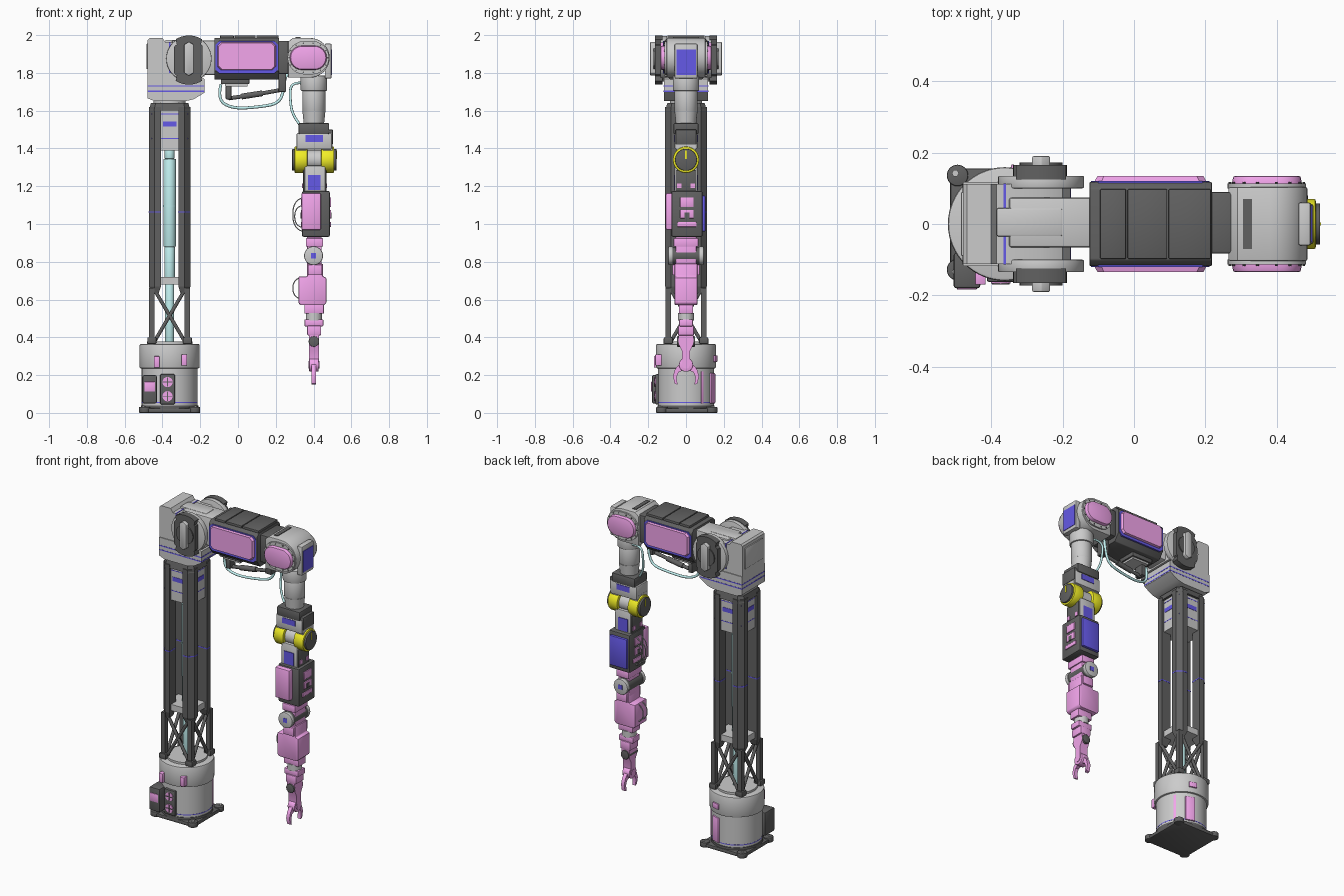
import bpy, bmesh
from math import cos, sin, pi, radians
from mathutils import Matrix, Vector

def mat(name, r, g, b):
    m = bpy.data.materials.new(name)
    m.diffuse_color = (r, g, b, 1)
    return m

PINK = mat("pink", .9, .38, .84)
BLACK = mat("black", .12, .12, .12)
CYAN = mat("cyan", .54, .88, .88)
BLUE = mat("blue", .13, .1, .8)
YEL = mat("yellow", .88, .85, .02)
CX = -.362                                   # column axis

def prism(name, pts, axis, lo, hi, m=None, bevel=0, taper=1, rot=0):
    """Extrude a 2D profile along an axis; taper scales the far end."""
    n = len(pts)
    ca, cb = sum(p[0] for p in pts) / n, sum(p[1] for p in pts) / n
    place = {'x': lambda a, b, h: (h, a, b), 'y': lambda a, b, h: (a, h, b),
             'z': lambda a, b, h: (a, b, h)}[axis]
    bm = bmesh.new()
    v0 = [bm.verts.new(place(a, b, lo)) for a, b in pts]
    v1 = [bm.verts.new(place(ca + (a - ca) * taper, cb + (b - cb) * taper, hi)) for a, b in pts]
    bm.faces.new(v0)
    bm.faces.new(v1)
    for i in range(n):
        j = (i + 1) % n
        bm.faces.new((v0[i], v0[j], v1[j], v1[i]))
    bmesh.ops.recalc_face_normals(bm, faces=bm.faces)
    if bevel:
        es = [e for e in bm.edges if e.calc_face_angle(0) > .7]
        bmesh.ops.bevel(bm, geom=es, offset=bevel, segments=2, profile=.5, affect='EDGES')
    if rot:
        bmesh.ops.rotate(bm, verts=bm.verts, cent=(CX, 0, 0), matrix=Matrix.Rotation(radians(rot), 3, 'Z'))
    me = bpy.data.meshes.new(name)
    bm.to_mesh(me)
    bm.free()
    ob = bpy.data.objects.new(name, me)
    bpy.context.collection.objects.link(ob)
    if m:
        me.materials.append(m)
    return ob

def box(name, x0, x1, y0, y1, z0, z1, m=None, bevel=0, rot=0):
    return prism(name, [(x0, y0), (x1, y0), (x1, y1), (x0, y1)], 'z', z0, z1, m, bevel, 1, rot)

def cyl(name, a, b, r, axis, lo, hi, m=None, bevel=0, taper=1, n=40):
    pts = [(a + r * cos(2 * pi * i / n), b + r * sin(2 * pi * i / n)) for i in range(n)]
    return prism(name, pts, axis, lo, hi, m, bevel, taper)

def stadium(cx, cz, half, r, n=12):
    return [(cx + s * half + r * cos(t), cz + r * sin(t)) for s, a in ((1, -pi / 2), (-1, pi / 2))
            for t in [a + pi * i / n for i in range(n + 1)]]

def tube(name, pts, r, m=None, smooth=True):
    cu = bpy.data.curves.new(name, 'CURVE')
    cu.dimensions, cu.bevel_depth, cu.bevel_resolution, cu.resolution_u = '3D', r, 3, 8
    cu.use_fill_caps = True
    sp = cu.splines.new('NURBS' if smooth else 'POLY')
    sp.points.add(len(pts) - 1)
    for p, q in zip(sp.points, pts):
        p.co = (*q, 1)
    if smooth:
        sp.use_endpoint_u, sp.order_u = True, 3
    ob = bpy.data.objects.new(name, cu)
    bpy.context.collection.objects.link(ob)
    if m:
        cu.materials.append(m)

# Base plate, feet and drum
box("base_plate", -.515, -.209, -.15, .156, 0, .025, BLACK, .008)
for sx in (-1, 1):
    for sy in (-1, 1):
        x, y = CX + sx * .132, .004 + sy * .132
        cyl("base_foot", x, y, .03, 'z', 0, .032, BLACK, .004, n=24)
        cyl("foot_bolt", x + sx * .006, y + sy * .006, .01, 'z', .03, .037, None, n=6)
cyl("base_skirt", CX, 0, .152, 'z', .02, .04, BLACK)
cyl("base_drum", CX, 0, .148, 'z', .035, .24, n=64)
cyl("base_blue_line", CX, 0, .1488, 'z', .053, .058, BLUE, n=64)
cyl("base_collar", CX, 0, .159, 'z', .235, .365, bevel=.008, n=64)
cyl("base_top_plate", CX, 0, .12, 'z', .36, .378)

# Base fittings
box("base_power_box", -.505, -.43, -.18, -.08, .05, .2, BLACK, .008)
box("power_box_panel", -.495, -.44, -.184, -.17, .112, .165, PINK, .002)
box("fan_panel", -.412, -.334, -.162, -.12, .045, .205, BLACK, .006)
for z in (.088, .163):
    cyl("fan_disc", -.373, z, .027, 'y', -.16, -.166, PINK)
    box("fan_spoke", -.375, -.371, -.169, -.16, z - .024, z + .024, BLACK)
    box("fan_spoke", -.397, -.349, -.169, -.16, z - .002, z + .002, BLACK)
for x, y, z in ((-.43, -.152, .24), (-.285, -.145, .25)):
    box("collar_latch", x - .015, x + .015, y - .018, y + .03, z, z + .06, PINK, .004)
box("collar_latch_back", CX + .15, CX + .167, -.025, .025, .27, .305, PINK, .004, 75)
box("service_panel", CX + .14, CX + .156, -.03, .03, .05, .21, PINK, .005, 70)
box("service_strip", CX + .14, CX + .153, -.008, .008, .05, .22, PINK, .002, 35)

# Column: chamfered posts above, cross braced frame below
for sx in (-1, 1):
    for sy in (-1, 1):
        def sec(k=0):
            return [(CX + sx * a, sy * b) for a, b in ((.046 - k, .046 - k), (.11 + k, .046 - k), (.11 + k, .08 + k),
                                                      (.08 + k, .11 + k), (.046 - k, .11 + k))]
        prism("column_post", sec(), 'z', .67, 1.62, BLACK)
        prism("post_blue_band", sec(.001), 'z', 1.06, 1.067, BLUE)
        prism("post_tip", sec(), 'z', .67, .63, BLACK, taper=.6)
        x, y = CX + sx * .094, sy * .094
        box("frame_rod", x - .014, x + .014, y - .014, y + .014, .365, .66, BLACK)
        box("frame_foot", x - .024, x + .024, y - .024, y + .024, .365, .4, BLACK, .006)
    for t in (-1, 1):
        tube("brace_x", [(CX - t * .082, sx * .09, .375), (CX + t * .082, sx * .09, .655)], .01, BLACK, False)
        tube("brace_y", [(CX + sx * .09, -t * .082, .375), (CX + sx * .09, t * .082, .655)], .01, BLACK, False)
box("column_lower_plate", CX - .095, CX + .095, -.095, .095, .68, .72)
box("column_head", CX - .095, CX + .095, -.095, .095, 1.39, 1.61)
box("head_label_front_back", CX - .036, CX + .036, -.097, .097, 1.515, 1.542, BLUE)
box("head_label_sides", CX - .097, CX + .097, -.036, .036, 1.515, 1.542, BLUE)
for z in (1.45, 1.58):
    box("head_stripe", CX - .096, CX + .096, -.096, .096, z, z + .005, BLUE)
prism("column_cap", [(CX + a * .11, b * .11) for a, b in ((-1, -.75), (-.75, -1), (.75, -1), (1, -.75), (1, .75),
      (.75, 1), (-.75, 1), (-1, .75))], 'z', 1.6, 1.64, BLACK, taper=.9)
for r, z0, z1 in ((.024, .37, .68), (.028, .68, .88), (.033, .88, 1.345), (.026, 1.345, 1.4)):
    cyl("inner_cylinder", CX, 0, r, 'z', z0, z1, CYAN, .003)
cyl("inner_cylinder_seam", CX, 0, .034, 'z', 1.09, 1.1, CYAN)

# Shoulder turntable and housing
cyl("shoulder_neck", CX, 0, .085, 'z', 1.63, 1.67)
prism("shoulder_flange", [(-.478, 1.665), (-.44, 1.65), (-.28, 1.65), (-.235, 1.66), (-.178, 1.695), (-.178, 1.768),
      (-.2, 1.782), (-.478, 1.782)], 'y', -.117, .117)
for z in (1.7, 1.727):
    box("shoulder_stripe", -.479, -.177, -.118, .118, z, z + .007, BLUE)
prism("shoulder_housing", [(-.478, 1.78), (-.478, 1.975), (-.468, 1.985), (-.4, 1.985), (-.385, 1.962), (-.26, 1.962),
      (-.2, 1.93), (-.178, 1.88), (-.178, 1.78)], 'y', -.112, .112)
box("shoulder_rear_panel", -.484, -.42, -.09, .09, 1.82, 1.955, None, .004)
box("shoulder_blue_stripe", -.365, -.358, -.114, .114, 1.8, 1.964, BLUE)
box("shoulder_top_cover", -.385, -.2, -.035, .045, 1.95, 1.975, None, .006)
for s in (-1, 1):
    cyl("shoulder_disc", -.26, 1.875, .12, 'y', s * .1, s * .135, None, .004, n=56)
    pts = []
    for i in range(72):
        a = 2 * pi * (i + .5) / 72
        r = .13 if abs(cos(a)) < .6 else .105
        pts.append((-.26 + max(-.078, min(.072, r * cos(a))), 1.868 + r * sin(a)))
    prism("shoulder_guard", pts, 'y', s * .125, s * .165, BLACK)
    cyl("shoulder_inner_disc", -.26, 1.875, .06, 'y', s * .16, s * .172, BLACK)
    prism("shoulder_handle", [(-.285, 1.8), (-.26, 1.785), (-.235, 1.8), (-.235, 1.95), (-.26, 1.965), (-.285, 1.95)],
          'y', s * .15, s * .19, None, .004)

# Upper arm with side panels
box("arm_link", -.35, -.11, -.066, .074, 1.79, 1.972, None, .008)
prism("upper_arm_body", [(-.118, 1.81), (-.118, 1.965), (-.1, 1.985), (.1, 1.985), (.118, 1.965), (.118, 1.81),
      (.085, 1.765), (-.085, 1.765)], 'x', -.125, .218, BLACK, .004)
for x0, x1 in ((-.095, -.022), (-.018, .093), (.097, .215)):
    box("arm_top_plate", x0, x1, -.098, .098, 1.98, 1.999, BLACK, .004)
def panel(x0, x1, z0, z1, c=.02):
    return [(x0 + c, z0), (x1 - c, z0), (x1, z0 + c), (x1, z1 - c), (x1 - c, z1), (x0 + c, z1), (x0, z1 - c), (x0, z0 + c)]
for s in (-1, 1):
    prism("arm_panel_trim", panel(-.12, .212, 1.798, 1.968), 'y', s * .11, s * .121, BLUE)
    prism("arm_side_panel", panel(-.115, .207, 1.812, 1.965), 'y', s * .11, s * .135, PINK, taper=.92)
box("arm_end_link", .21, .29, -.083, .09, 1.795, 1.97, BLACK, .008)
box("underarm_tray", -.09, .06, -.06, .06, 1.74, 1.77, BLACK, .004)
box("underarm_plate", -.07, .05, -.05, .05, 1.728, 1.742)
box("underarm_bracket", -.065, -.035, -.03, .03, 1.66, 1.73, BLACK, .004)
tube("underarm_rod", [(-.05, 0, 1.665), (.09, 0, 1.685), (.23, 0, 1.71)], .011, BLACK, False)
tube("underarm_rod_sleeve", [(.02, 0, 1.675), (.13, 0, 1.692)], .016, BLACK, False)
box("rod_mount", .215, .255, -.03, .03, 1.7, 1.8, BLACK, .004)
tube("upper_cable", [(-.09, 0, 1.74), (-.11, 0, 1.66), (-.03, .01, 1.61), (.12, .02, 1.62), (.22, .03, 1.64),
     (.245, .03, 1.72), (.25, .03, 1.8), (.31, .05, 1.82)], .008, CYAN)
tube("lower_cable", [(.345, .05, 1.745), (.28, .05, 1.755), (.275, .04, 1.66), (.29, .02, 1.57), (.34, 0, 1.51)], .007, CYAN)

# Elbow housing
prism("elbow_housing", [(.265, 1.775), (.38, 1.775)] + [(.38 + .105 * cos(t), 1.88 + .105 * sin(t)) for t in
      [-pi / 2 + pi * i / 20 for i in range(1, 20)]] + [(.38, 1.985), (.29, 1.985), (.265, 1.965)], 'y', -.103, .103, None, .004)
box("elbow_end_plate", .46, .495, -.06, .06, 1.77, 1.955, None, .006)
box("elbow_end_label", .49, .498, -.05, .053, 1.79, 1.925, BLUE)
for s in (-1, 1):
    prism("elbow_ring", stadium(.372, 1.88, .022, .088), 'y', s * .1, s * .113)
    prism("elbow_cover", stadium(.372, 1.88, .035, .066), 'y', s * .1, s * .134, PINK, .004, .93)
    for x, z in stadium(.372, 1.88, .026, .077, 6):
        cyl("elbow_bolt", x, z, .004, 'y', s * .11, s * .117, BLACK, n=8)
box("elbow_top_slot", .305, .33, -.07, .07, 1.98, 1.989, BLACK)

# Forearm neck and wrist fork
cyl("neck_collar", .402, 0, .07, 'z', 1.705, 1.785, None, .005)
cyl("neck_tube", .402, 0, .061, 'z', 1.6, 1.71, None, .003)
cyl("neck_taper", .402, 0, .061, 'z', 1.6, 1.53, None, 0, .88)
box("fork_cap", .32, .483, -.066, .066, 1.475, 1.535, BLACK, .008)
box("fork_bridge", .31, .498, -.06, .06, 1.395, 1.482, None, .008)
box("fork_label", .358, .45, -.063, .063, 1.435, 1.47, BLUE)
box("fork_side_plate", .32, .502, -.055, .055, 1.42, 1.5, BLACK, .004)
for s in (-1, 1):
    box("fork_arm", .404 + s * .045, .404 + s * .095, -.05, .05, 1.33, 1.42)
    cyl("fork_cover", 0, 1.34, .07, 'x', .404 + s * .036, .404 + s * .105, YEL, .006)
    cyl("fork_disc", 0, 1.34, .058, 'x', .404 + s * .1, .404 + s * .117, BLACK, .003)
    box("fork_disc_mark", .404 + s * .112, .404 + s * .119, -.004, .004, 1.345, 1.39, YEL)
cyl("fork_axle", 0, 1.34, .052, 'x', .35, .46)
box("wrist_block", .352, .462, -.06, .06, 1.155, 1.31, None, .006)
box("wrist_label", .37, .438, -.064, .064, 1.18, 1.26, BLUE)
box("wrist_side_cover", .345, .468, -.054, .054, 1.17, 1.285, BLACK, .004)
for y in (-.035, .035):
    box("wrist_dot", .34, .472, y - .012, y + .012, 1.19, 1.215, PINK)

# Forearm module
box("module_body", .338, .487, -.078, .088, .932, 1.175, BLACK, .01)
box("module_front_panel", .335, .44, -.108, -.05, .968, 1.165, PINK, .01)
box("module_back_panel", .35, .475, .08, .103, .96, 1.15, BLUE, .006)
for z0, z1, w in ((1.09, 1.14, .036), (1.03, 1.075, .036), (.985, 1.01, .05)):
    box("module_side_detail", .333, .492, .005 - w, .005 + w, z0, z1, PINK, .002)
box("module_side_gap", .331, .494, -.008, .018, 1.03, 1.06, BLACK)
for z, h, x in ((1.05, .09, .29), (1.04, .06, .3), (.66, .06, .29)):
    for y in (-.02, .02):
        tube("thin_cable", [(.35, y, z + h), (x, y, z + h * .9), (x, y, z - h * .9), (.35, y, z - h)], .003)

# Lower pivot and hand body
box("pivot_block", .365, .443, -.055, .055, .76, .935, PINK, .006)
box("pivot_top", .36, .45, -.066, .066, .88, .925, PINK, .004)
cyl("pivot_barrel", .4, .832, .046, 'y', -.08, .08, BLACK)
for s in (-1, 1):
    cyl("pivot_cap", .4, .832, .05, 'y', s * .07, s * .094, None, .006)
    box("pivot_label", .386, .414, min(s * .09, s * .096), max(s * .09, s * .096), .818, .846, BLUE)
prism("hand_body", [(.365, .79), (.45, .79), (.45, .722), (.468, .715), (.468, .582), (.455, .57), (.332, .57),
      (.32, .582), (.32, .722), (.365, .722)], 'y', -.06, .06, PINK, .006)
box("hand_shoulder", .37, .445, -.072, .072, .73, .785, PINK, .004)
box("hand_neck", .352, .455, -.037, .037, .525, .575, PINK, .004)
cyl("hand_ring", .402, 0, .043, 'z', .49, .53)
box("hand_collar", .352, .452, -.036, .036, .458, .495, PINK, .005)
box("hand_knuckle", .366, .44, -.042, .042, .41, .462, PINK, .006)

# Gripper
prism("gripper_stem", [(-.04, .42), (.04, .42), (.038, .36), (.022, .33), (.022, .25), (-.022, .25), (-.022, .33),
      (-.038, .36)], 'x', .375, .43, PINK)
cyl("gripper_joint", .402, .378, .028, 'y', -.048, .048, BLACK, .003)
cyl("gripper_hub", 0, .255, .037, 'x', .377, .427, PINK, .003)
cyl("gripper_hub_cap", 0, .255, .02, 'x', .373, .431, PINK)
for s in (-1, 1):
    prism("gripper_claw", [(s * y, z) for y, z in ((.01, .265), (.035, .258), (.058, .232), (.069, .195), (.06, .155),
          (.045, .15), (.05, .19), (.04, .215), (.01, .228))], 'x', .39, .413, PINK)

# Smooth round parts, keep hard edges
bpy.ops.object.select_all(action='DESELECT')
for ob in bpy.context.scene.objects:
    if ob.type == 'MESH':
        ob.select_set(True)
        bpy.context.view_layer.objects.active = ob
bpy.ops.object.shade_smooth_by_angle(angle=radians(32))
